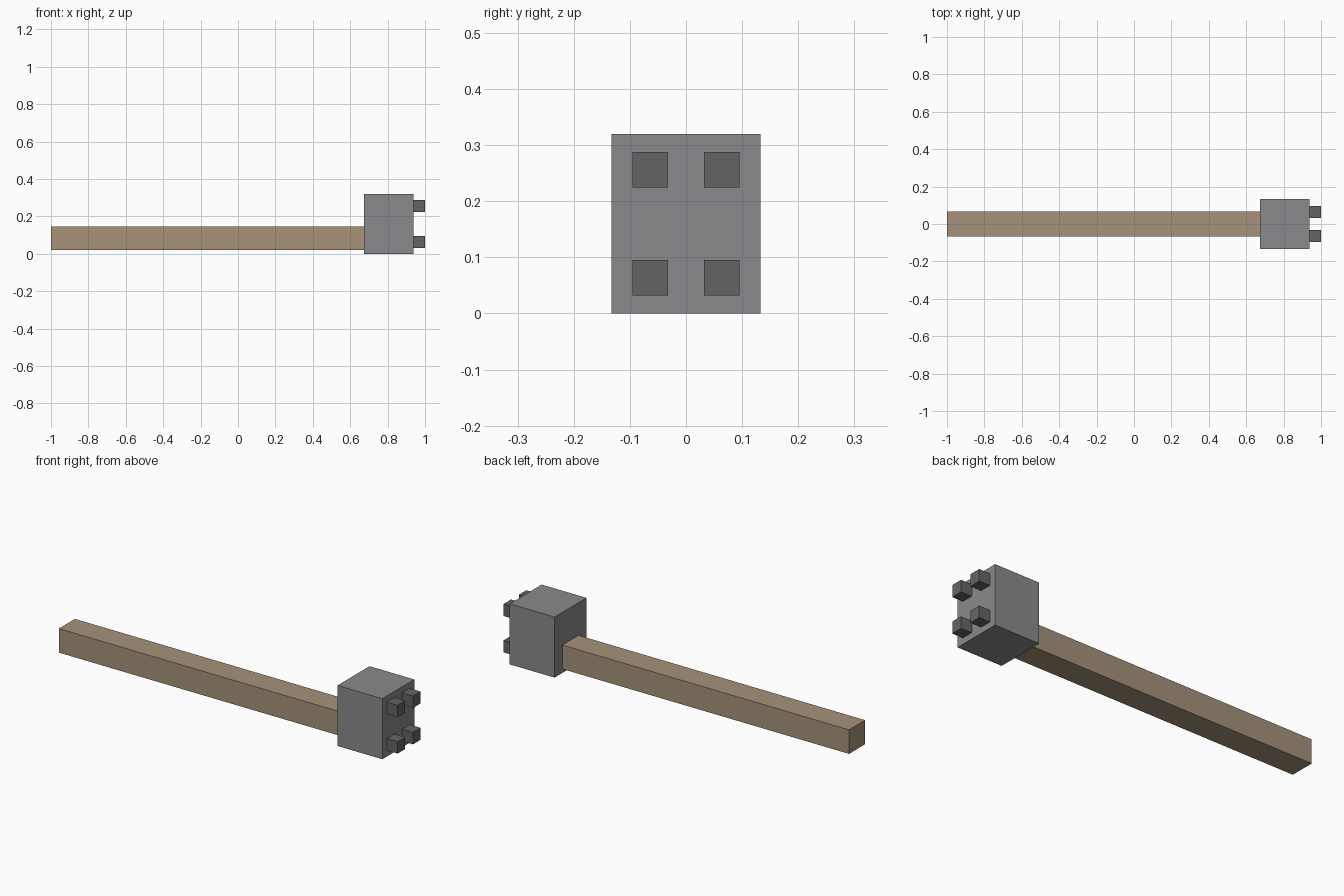
import bpy

# Remove the default object
default = bpy.data.objects.get("Cube")
if default:
    bpy.data.objects.remove(default, do_unlink=True)


def material(name, rgb):
    mat = bpy.data.materials.new(name)
    mat.use_nodes = True
    color = (*rgb, 1.0)
    mat.diffuse_color = color
    mat.node_tree.nodes["Principled BSDF"].inputs["Base Color"].default_value = color
    return mat


def box(name, low, high, mat):
    center = [(a + b) / 2 for a, b in zip(low, high)]
    size = [b - a for a, b in zip(low, high)]
    bpy.ops.mesh.primitive_cube_add(size=1, location=center)
    obj = bpy.context.object
    obj.name = name
    obj.scale = size
    bpy.ops.object.transform_apply(location=False, rotation=False, scale=True)
    obj.data.materials.append(mat)
    return obj


wood = material("light wood", (0.381, 0.287, 0.195))
stone = material("grey stone", (0.254, 0.254, 0.262))
dark_stone = material("dark grey stone", (0.127, 0.127, 0.130))

# Long square handle, off-centre on the head
box("handle", (-1, -0.067, 0.02), (0.675, 0.067, 0.147), wood)

# Block head
box("head", (0.675, -0.133, 0), (0.937, 0.133, 0.32), stone)

# Four square studs on the striking face
half = 0.0315
for row, z in (("lower", 0.064), ("upper", 0.256)):
    for side, y in (("front", -0.064), ("back", 0.064)):
        box(f"{row}_{side}_stud", (0.937, y - half, z - half),
            (1, y + half, z + half), dark_stone)
